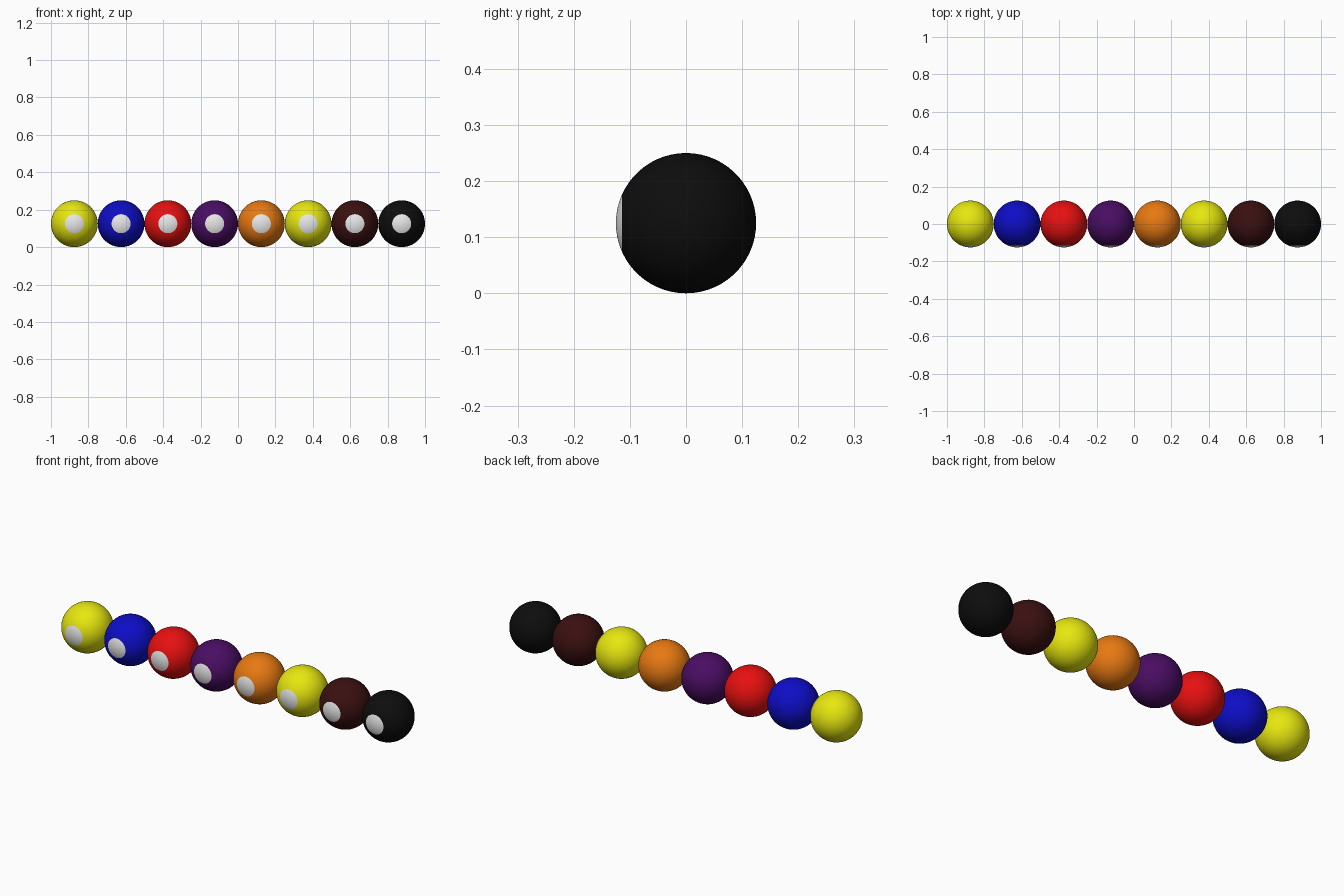
import bpy, bmesh, math
from mathutils import Matrix

if "Cube" in bpy.data.objects:
    bpy.data.objects.remove(bpy.data.objects["Cube"])

R = 0.125
SPOT_ANGLE = math.radians(24)


def material(name, rgb):
    m = bpy.data.materials.new(name)
    m.diffuse_color = (*rgb, 1)
    m.use_nodes = True
    m.node_tree.nodes["Principled BSDF"].inputs["Base Color"].default_value = m.diffuse_color
    return m


white = material("white", (0.8, 0.8, 0.8))
colours = {
    "yellow": (0.8, 0.8, 0.005),
    "blue": (0.004, 0.004, 0.57),
    "red": (0.8, 0.005, 0.005),
    "purple": (0.068, 0.004, 0.125),
    "orange": (0.8, 0.19, 0.006),
    "brown": (0.043, 0.005, 0.005),
    "black": (0.004, 0.004, 0.004),
}
mats = {n: material(n, c) for n, c in colours.items()}


def ball(name, colour, x):
    # sphere with its pole turned to the front, so the spot is a clean cap
    bm = bmesh.new()
    bmesh.ops.create_uvsphere(bm, u_segments=60, v_segments=30, radius=R,
                              matrix=Matrix.Rotation(math.pi / 2, 4, 'X'))
    for f in bm.faces:
        f.smooth = True
        # white round spot on the front
        if -f.calc_center_median().normalized().y > math.cos(SPOT_ANGLE):
            f.material_index = 1
    mesh = bpy.data.meshes.new(name)
    bm.to_mesh(mesh)
    bm.free()
    mesh.materials.append(mats[colour])
    mesh.materials.append(white)
    ob = bpy.data.objects.new(name, mesh)
    ob.location = (x, 0, R)
    bpy.context.collection.objects.link(ob)


# row of eight touching balls
row = ["yellow", "blue", "red", "purple", "orange", "yellow", "brown", "black"]
for i, c in enumerate(row):
    ball(f"{c}_ball_{i + 1}", c, (i - 3.5) * 2 * R)
